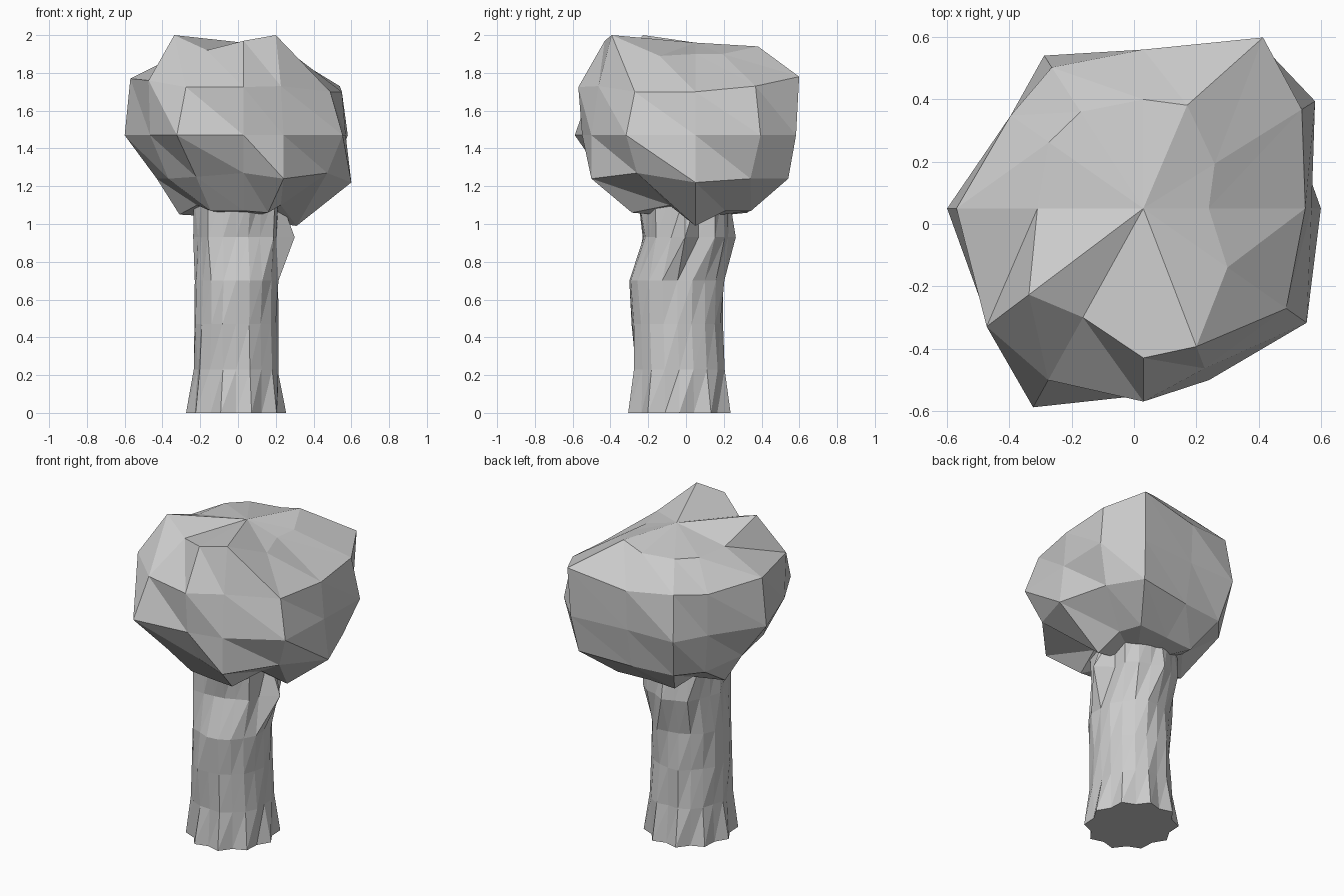
import bpy, bmesh, math, random

if "Cube" in bpy.data.objects:
    bpy.data.objects.remove(bpy.data.objects["Cube"])

def build(name, rings, bottom, top, lean_right):
    """Skin a stack of equal-length point rings, closed by two poles."""
    bm = bmesh.new()
    loops = [[bm.verts.new(p) for p in ring] for ring in rings]
    n = len(loops[0])
    for low, high in zip(loops, loops[1:]):
        for i in range(n):
            j = (i + 1) % n
            if lean_right:
                bm.faces.new((low[i], low[j], high[j]))
                bm.faces.new((low[i], high[j], high[i]))
            else:
                bm.faces.new((low[i], low[j], high[i]))
                bm.faces.new((low[j], high[j], high[i]))
    b, t = bm.verts.new(bottom), bm.verts.new(top)
    for i in range(n):
        j = (i + 1) % n
        bm.faces.new((b, loops[0][j], loops[0][i]))
        bm.faces.new((t, loops[-1][i], loops[-1][j]))
    bmesh.ops.recalc_face_normals(bm, faces=bm.faces)
    mesh = bpy.data.meshes.new(name)
    bm.to_mesh(mesh)
    bm.free()
    obj = bpy.data.objects.new(name, mesh)
    bpy.context.collection.objects.link(obj)
    return obj

# Crown: irregular 12-sided ball, each ring as radii and heights about its centre
CX, CY, CZ = 0.03, 0.05, 1.47
ANGLES = [0, 32, 55, 90, 123, 145, 180, 217, 241, 270, 291, 325]

def crown_ring(radii, heights, shift=0):
    angles = list(ANGLES)
    angles[2] += shift
    return [(CX + r * math.cos(math.radians(a)),
             CY + r * math.sin(math.radians(a)), CZ + h)
            for a, r, h in zip(angles, radii, heights)]

crown = [
    crown_ring([.28, .30, .36, .28, .33, .27, .34, .31, .36, .34, .36, .24],
               [-.48, -.40, -.40, -.40, -.41, -.37, -.42, -.37, -.40, -.40, -.41, -.37]),
    crown_ring([.57, .55, .60, .45, .50, .48, .46, .50, .52, .50, .59, .54],
               [-.25, -.23, -.23, -.25, -.25, -.25, -.23, -.23, -.22, -.20, -.23, -.20]),
    crown_ring([.54, .65, .65, .50, .585, .52, .63, .62, .73, .60, .59, .64],
               [0] * 12),
    crown_ring([.52, .60, .67, .51, .54, .52, .60, .63, .63, .62, .55, .56],
               [.23, .26, .31, .25, .28, .26, .30, .29, .255, .255, .26, .23]),
    crown_ring([.21, .27, .36, .35, .37, .37, .34, .46, .40, .48, .475, .33],
               [.43, .43, .47, .43, .43, .43, .43, .53, .45, .50, .53, .42], 12),
]
build("crown", crown, (CX, CY, 1.03), (CX, CY, 1.96), False)

# Trunk: 20-sided slightly oval column with jittered bark and a notched, flared foot
random.seed(4)
TX, TY, SIDES = -0.01, -0.04, 20
trunk = []
for z, cy, rx, ry, jitter in ((0, -.035, .265, .285, .02), (.23, -.035, .225, .24, .015),
                              (.47, -.045, .225, .245, .01), (.70, -.045, .225, .25, .012),
                              (.93, -.005, .23, .245, .025), (1.16, -.005, .235, .25, .02)):
    ring = []
    for i in range(SIDES):
        a = math.tau * i / SIDES
        s = 1 + random.uniform(-jitter, jitter) / .23
        if z == 0:
            s = 1.0 if i % 2 == 0 else .87      # notched foot
        if z == .93 and i == 0:
            s = .31 / rx                        # side knot
        ring.append((TX + s * rx * math.cos(a), cy + s * ry * math.sin(a), z))
    trunk.append(ring)
build("trunk", trunk, (TX, TY, 0), (TX, TY, 1.16), True)
